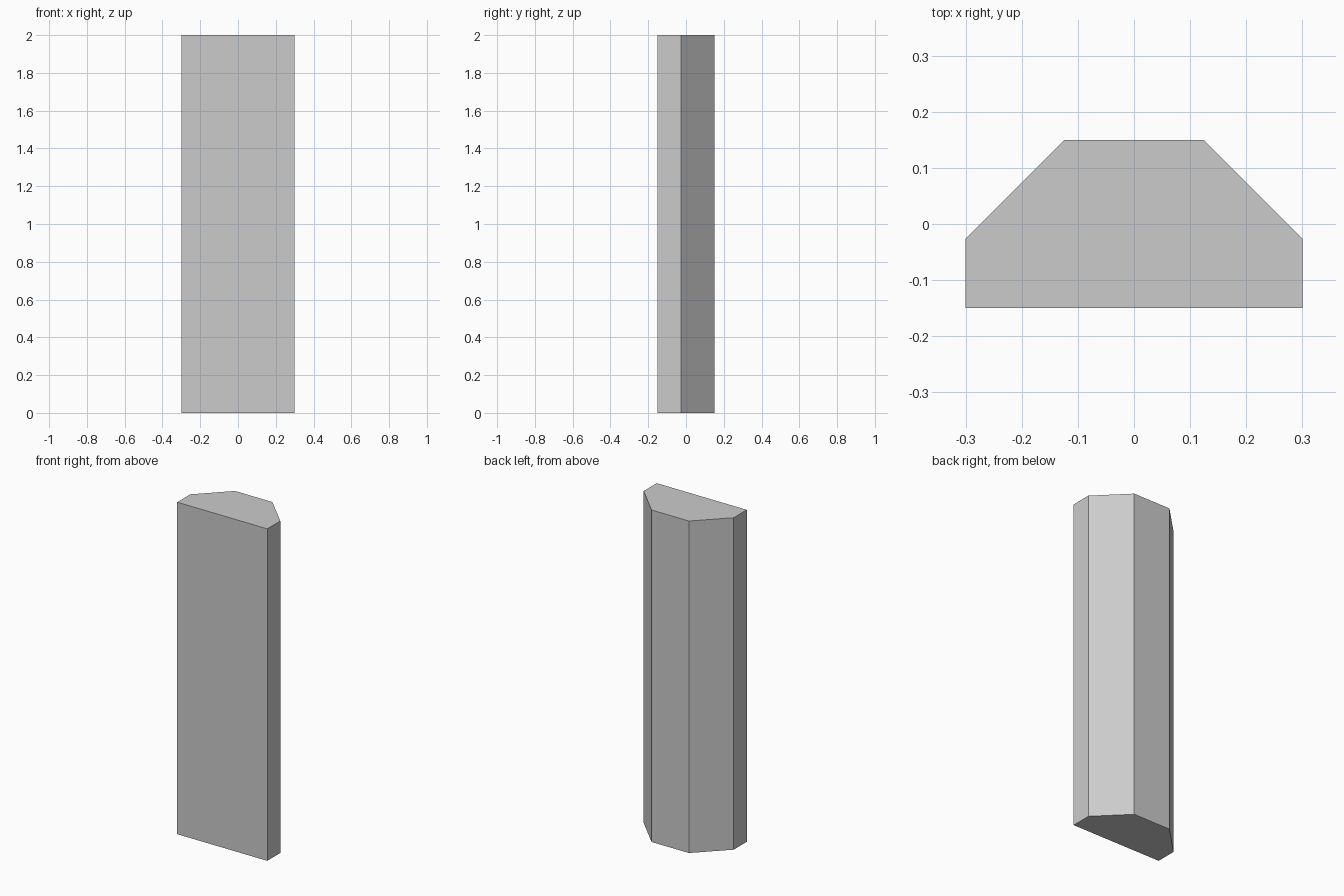
import bpy, bmesh, math

if "Cube" in bpy.data.objects:
    bpy.data.objects.remove(bpy.data.objects["Cube"])

HEIGHT = 2.0
APOTHEM = 0.3      # octagon centre to flat side
BACK_Y = -0.15     # flat front plane, through the octagon's centre

# Half-octagon cross-section, flat side facing the front
radius = APOTHEM / math.cos(math.pi / 8)
profile = [(APOTHEM, BACK_Y)]
for i in range(4):
    a = math.pi / 8 + i * math.pi / 4
    profile.append((radius * math.cos(a), BACK_Y + radius * math.sin(a)))
profile.append((-APOTHEM, BACK_Y))

# Extrude the section upward into a closed column
bm = bmesh.new()
base = bm.faces.new([bm.verts.new((x, y, 0)) for x, y in profile])
result = bmesh.ops.extrude_face_region(bm, geom=[base], use_keep_orig=True)
top_verts = [g for g in result["geom"] if isinstance(g, bmesh.types.BMVert)]
bmesh.ops.translate(bm, vec=(0, 0, HEIGHT), verts=top_verts)
bmesh.ops.recalc_face_normals(bm, faces=bm.faces)

mesh = bpy.data.meshes.new("half_octagon_column")
bm.to_mesh(mesh)
bm.free()
column = bpy.data.objects.new("half_octagon_column", mesh)
bpy.context.collection.objects.link(column)
